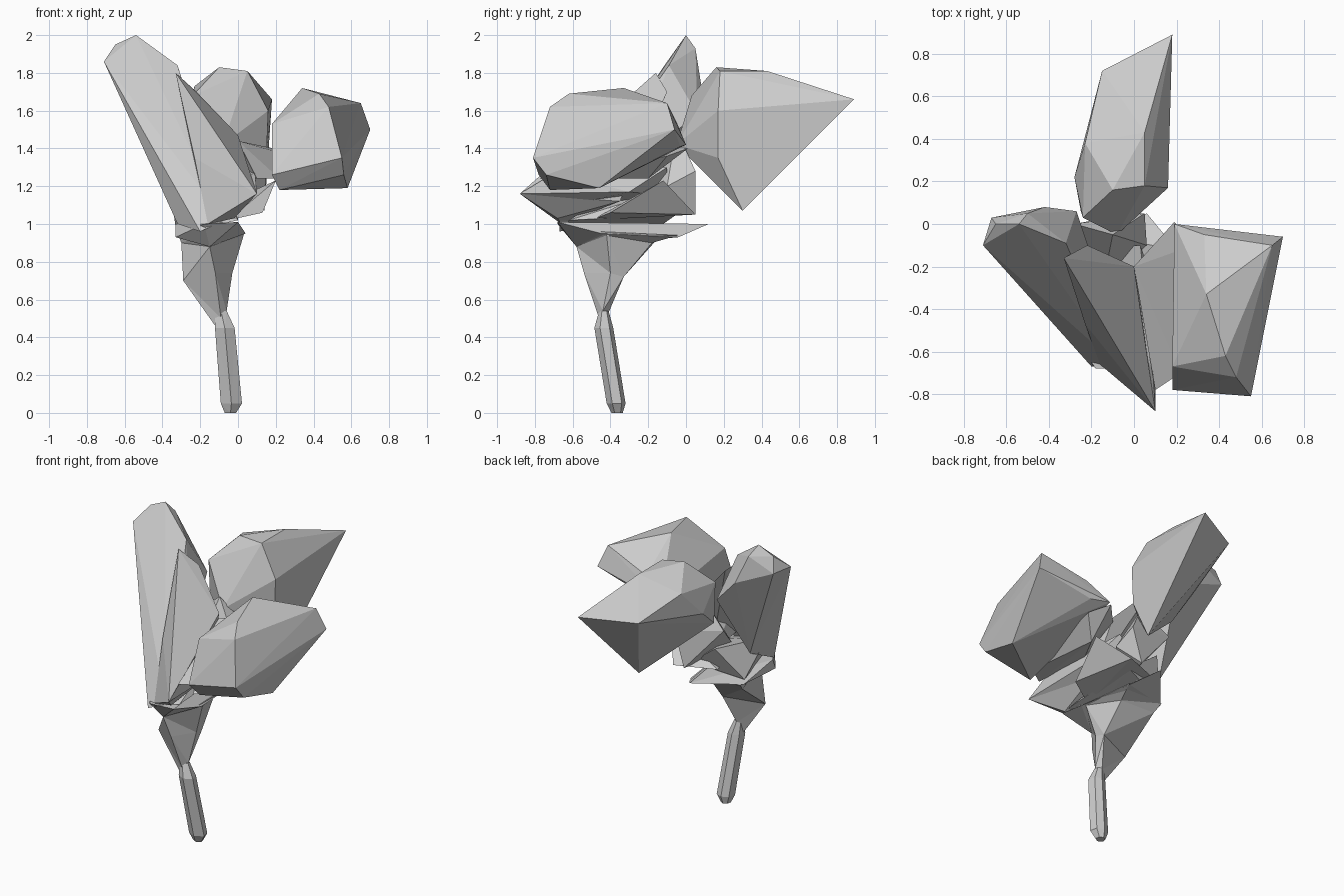
import bpy, bmesh


def finish(name, bm):
    bmesh.ops.recalc_face_normals(bm, faces=bm.faces)
    me = bpy.data.meshes.new(name)
    bm.to_mesh(me)
    bm.free()
    ob = bpy.data.objects.new(name, me)
    bpy.context.collection.objects.link(ob)


def faceted(name, pts):
    """Faceted closed volume around a few corner points."""
    bm = bmesh.new()
    for p in pts:
        bm.verts.new(p)
    res = bmesh.ops.convex_hull(bm, input=bm.verts[:])
    loose = [g for g in res["geom_interior"] if isinstance(g, bmesh.types.BMVert)]
    bmesh.ops.delete(bm, geom=loose, context='VERTS')
    finish(name, bm)


def loft(name, rings):
    """Join equal-sized rings of points and cap the ends."""
    bm = bmesh.new()
    vs = [[bm.verts.new(p) for p in r] for r in rings]
    n = len(vs[0])
    for a, b in zip(vs, vs[1:]):
        for i in range(n):
            j = (i + 1) % n
            bm.faces.new((a[i], a[j], b[j], b[i]))
    bm.faces.new(vs[0])
    bm.faces.new(vs[-1])
    bmesh.ops.triangulate(bm, faces=bm.faces[:])
    finish(name, bm)


def ring(cx, cy, z, rx, ry):
    unit = [(-1, -.4), (0, -1), (1, -.4), (.8, .6), (0, 1), (-.8, .6)]
    return [(cx + rx * u, cy + ry * v, z) for u, v in unit]


# Thin stalk
loft("stem", [ring(-.04, -.365, 0, .03, .03), ring(-.035, -.37, .05, .056, .05),
              ring(-.07, -.435, .45, .052, .05), ring(-.09, -.435, .54, .03, .025)])

# Widening neck above the stalk
loft("neck", [
    [(-.12, -.44, .46), (-.09, -.46, .5), (-.06, -.44, .54), (-.09, -.41, .53)],
    [(-.29, -.43, .7), (-.12, -.54, .74), (-.03, -.4, .74), (-.04, -.33, .72)],
    [(-.3, -.17, .9), (-.15, -.58, .88), (.03, -.42, .94), (-.05, -.18, .9)],
    [(-.32, -.12, .95), (-.16, -.62, .95), (.03, -.45, .96), (0, -.04, .94)]])

# Collar leaf spreading at the top of the neck
faceted("collar_leaf", [(-.33, -.14, .95), (-.11, .12, 1), (-.33, -.45, 1.0),
                        (0, -.68, 1.01), (-.18, -.68, 1.0), (-.15, -.58, .88),
                        (.04, -.45, .95), (0, -.04, .93), (-.33, -.48, .93)])

# Tall blunt petal on the left
faceted("tall_petal", [
    (-.71, -.1, 1.86), (-.65, 0, 1.95), (-.54, 0, 2), (-.5, .05, 1.93),
    (-.32, -.09, 1.84), (-.67, .03, 1.85), (-.42, .08, 1.74), (-.27, .06, 1.58),
    (-.4, -.42, 1.29), (-.35, -.18, 1.15), (-.2, -.67, .96), (-.07, -.67, 1.02),
    (-.32, -.48, 1.0), (-.15, -.3, 1.3)])

# Folded petal in front, with a pointed lower lip
faceted("folded_petal", [
    (-.33, -.16, 1.8), (-.23, -.47, 1.35), (.0, -.2, 1.47), (-.22, -.1, 1.7),
    (.1, -.88, 1.16), (-.02, -.68, 1.03), (-.16, -.66, 1.0), (.03, -.35, 1.12)])

# Crumpled inner leaves joining the buds to the collar
faceted("petal_base", [(-.36, -.35, 1.2), (-.33, -.15, .98), (-.18, -.64, .98),
                       (0, -.62, 1.02), (0, -.05, 1.05), (-.2, -.02, 1.2),
                       (-.05, -.3, 1.12)])
faceted("lip_leaf", [(.1, -.88, 1.16), (.09, -.7, 1.27), (0, -.67, 1.09),
                     (.1, -.3, 1.17), (-.15, -.1, 1.15), (.03, -.1, 1.3)])
faceted("lower_inner_leaf", [(.13, -.4, 1.06), (.06, .05, 1.05), (.2, -.12, 1.23),
                             (-.05, -.5, 1.02), (-.2, -.05, 1.05), (.1, -.25, 1.15)])
faceted("upper_inner_leaf", [(0, -.2, 1.44), (.19, .01, 1.4), (.1, -.78, 1.24),
                             (.28, -.1, 1.36), (.22, -.7, 1.24), (.17, -.2, 1.24),
                             (.06, -.4, 1.25)])
faceted("back_inner_leaf", [(-.1, -.05, 1.5), (.05, .05, 1.28), (-.02, .05, 1.05),
                            (-.28, 0, 1.35), (-.15, -.3, 1.1), (.06, -.1, 1.2)])

# Right bud
faceted("right_bud", [
    (.18, -.67, 1.53), (.43, -.62, 1.69), (.34, -.33, 1.72), (.48, -.72, 1.62),
    (.18, -.78, 1.26), (.43, -.78, 1.3), (.55, -.81, 1.35), (.56, -.74, 1.26),
    (.22, -.72, 1.18), (.58, -.46, 1.19), (.7, -.06, 1.5), (.65, -.1, 1.64),
    (.33, -.05, 1.54), (.32, -.03, 1.41), (.19, .0, 1.42)])

# Back bud with long pointed tip
faceted("back_bud", [
    (.18, .89, 1.66), (-.15, .72, 1.64), (.05, .43, 1.81), (-.1, .16, 1.83),
    (-.23, .38, 1.73), (-.28, .22, 1.55), (-.24, .03, 1.68), (-.08, -.05, 1.42),
    (.15, .17, 1.35), (.14, .3, 1.07), (.16, .17, 1.6), (.05, .18, 1.81),
    (-.25, .06, 1.42)])
